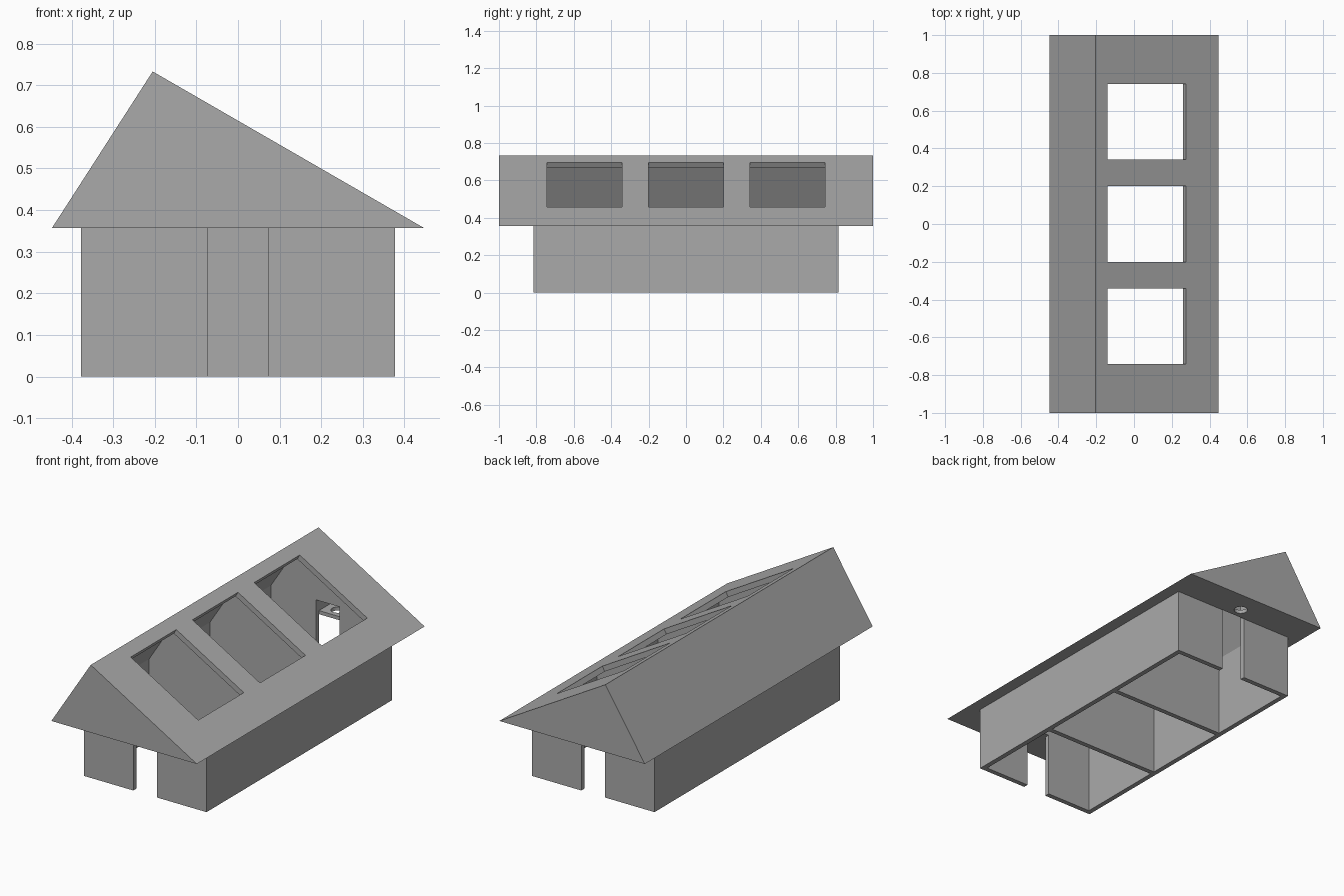
import bpy, bmesh
from mathutils import Vector

cube = bpy.data.objects.get("Cube")
if cube:
    bpy.data.objects.remove(cube, do_unlink=True)

grey = bpy.data.materials.new("plain grey")
grey.use_nodes = True
color = (0.4, 0.4, 0.4, 1)
grey.diffuse_color = color
grey.node_tree.nodes["Principled BSDF"].inputs["Base Color"].default_value = color

WALL_X, WALL_Y, EAVE = 0.377, 0.815, 0.357
WALL_T, ROOF_T = 0.027, 0.03
DOOR = 0.073
left, ridge, right = Vector((-0.447, EAVE)), Vector((-0.205, 0.733)), Vector((0.447, EAVE))


def prism(name, profile, y0, y1):
    """Extrude an x-z profile from y0 to y1."""
    bm = bmesh.new()
    face = bm.faces.new([bm.verts.new((x, y0, z)) for x, z in profile])
    new = bmesh.ops.extrude_face_region(bm, geom=[face])["geom"]
    bmesh.ops.translate(bm, vec=(0, y1 - y0, 0),
                        verts=[v for v in new if isinstance(v, bmesh.types.BMVert)])
    bmesh.ops.recalc_face_normals(bm, faces=bm.faces)
    mesh = bpy.data.meshes.new(name)
    bm.to_mesh(mesh)
    bm.free()
    obj = bpy.data.objects.new(name, mesh)
    bpy.context.collection.objects.link(obj)
    mesh.materials.append(grey)
    return obj


def rect(x0, x1, z0, z1):
    return [(x0, z0), (x1, z0), (x1, z1), (x0, z1)]


def cut(obj, cutters):
    for c in cutters:
        mod = obj.modifiers.new("cut", "BOOLEAN")
        mod.operation, mod.solver, mod.object = "DIFFERENCE", "EXACT", c
    bpy.context.view_layer.update()
    graph = bpy.context.evaluated_depsgraph_get()
    mesh = bpy.data.meshes.new_from_object(obj.evaluated_get(graph))
    obj.modifiers.clear()
    obj.data = mesh


# Main solids
walls = prism("walls", rect(-WALL_X, WALL_X, 0, EAVE), -WALL_Y, WALL_Y)
roof = prism("roof", [left, ridge, right], -1, 1)

# Hollow rooms that follow the underside of the roof
steep = (ridge - left).normalized()
slope = (right - ridge).normalized()
steep_in = Vector((steep.y, -steep.x))
slope_in = Vector((slope.y, -slope.x))


def roof_inside(x):
    a = left + steep_in * ROOF_T
    b = right + slope_in * ROOF_T
    return min(a.y + (x - a.x) * steep.y / steep.x, b.y + (x - b.x) * slope.y / slope.x)


kA, kB = steep.y / steep.x, slope.y / slope.x
a, b = left + steep_in * ROOF_T, right + slope_in * ROOF_T
peak = (b.y - a.y + kA * a.x - kB * b.x) / (kA - kB)
inner = WALL_X - WALL_T
room_profile = [(-inner, -0.1), (inner, -0.1), (inner, roof_inside(inner)),
                (peak, roof_inside(peak)), (-inner, roof_inside(-inner))]
pitch = (2 * WALL_Y - WALL_T) / 3
half = (pitch - WALL_T) / 2
rooms = [prism("room_cutter", room_profile, i * pitch - half, i * pitch + half)
         for i in (-1, 0, 1)]

# Doorways at both ends
doors = [prism("door_cutter", rect(-DOOR, DOOR, -0.1, 0.5), s * 0.75, s * 0.9) for s in (-1, 1)]

# Raised doorway and pocket above the back eave, with a hanging hole
header = prism("header_cutter", rect(-DOOR, DOOR, 0.3, 0.447), 0.75, WALL_Y)
pocket = prism("pocket_cutter", rect(-DOOR, DOOR, 0.377, 0.447), 0.78, 0.95)
bpy.ops.mesh.primitive_cylinder_add(vertices=32, radius=0.035, depth=0.08,
                                    location=(0, 0.876, 0.36))
hole = bpy.context.object
hole.name = "hole_cutter"
hole.data.materials.append(grey)

# Skylights cut square to the shallow slope
top = ridge + slope * (0.065 / slope.x)
low = ridge + slope * (0.48 / slope.x)
sky_profile = [top - slope_in * 0.05, low - slope_in * 0.05,
               low + slope_in * 0.05, top + slope_in * 0.05]
skylights = [prism("skylight_cutter", sky_profile, y - 0.2, y + 0.2)
             for y in (-0.542, 0, 0.542)]

cut(walls, rooms + doors)
cut(roof, rooms + skylights + [header, pocket, hole])
for c in rooms + doors + skylights + [header, pocket, hole]:
    bpy.data.objects.remove(c, do_unlink=True)
